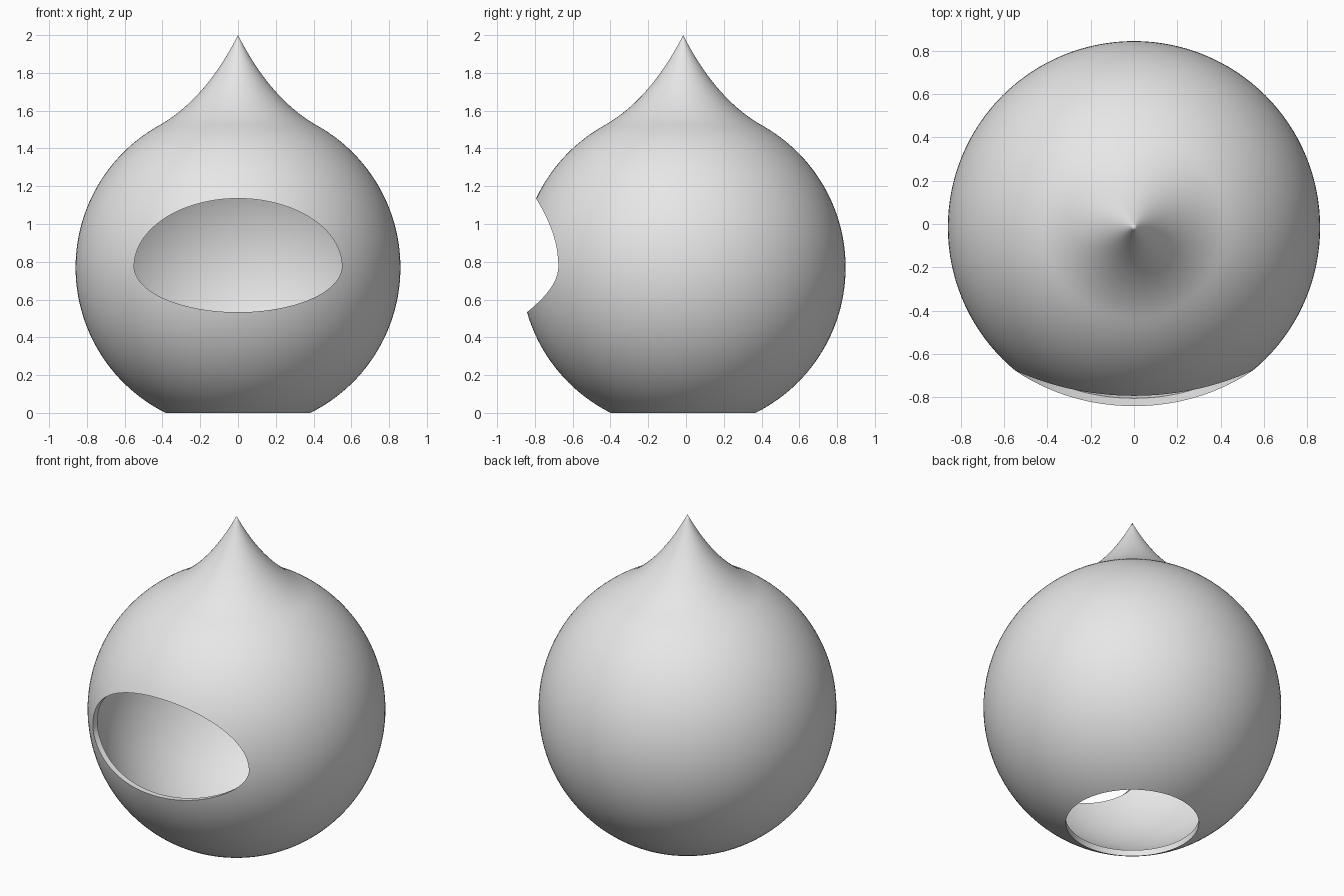
import bpy, bmesh
from math import sin, cos, pi, radians
from mathutils import Vector, Matrix

if "Cube" in bpy.data.objects:
    bpy.data.objects.remove(bpy.data.objects["Cube"], do_unlink=True)

AXIS_Y = -0.015      # the drop's axis sits slightly forward
CENTRE_Z = 0.77
RADIUS = 0.86
WALL = 0.035
SIDES = 128

grey = bpy.data.materials.new("light grey")
grey.use_nodes = True
grey.diffuse_color = (0.8, 0.8, 0.8, 1)
grey.node_tree.nodes["Principled BSDF"].inputs["Base Color"].default_value = (0.8, 0.8, 0.8, 1)


def to_object(name, bm):
    bmesh.ops.recalc_face_normals(bm, faces=bm.faces)
    mesh = bpy.data.meshes.new(name)
    bm.to_mesh(mesh)
    bm.free()
    mesh.materials.append(grey)
    obj = bpy.data.objects.new(name, mesh)
    bpy.context.collection.objects.link(obj)
    return obj


def drop(name, radius, tip_z):
    """Sphere that flows into a concave pointed tip, turned about the axis."""
    join = radians(60.7)
    points = []
    for i in range(65):
        a = -pi / 2 + (join + pi / 2) * i / 64
        points.append(Vector((radius * cos(a), 0, CENTRE_Z + radius * sin(a))))
    points[0].x = 0
    start, tip = points[-1], Vector((0, 0, tip_z))
    bend = start + Vector((-sin(join), 0, cos(join))) * radius * 0.33
    for i in range(1, 25):
        t = i / 24
        points.append(start * (1 - t) ** 2 + bend * 2 * t * (1 - t) + tip * t * t)
    bm = bmesh.new()
    verts = [bm.verts.new(p) for p in points]
    edges = [bm.edges.new(pair) for pair in zip(verts, verts[1:])]
    bmesh.ops.spin(bm, geom=verts + edges, cent=(0, 0, 0), axis=(0, 0, 1),
                   angle=2 * pi, steps=SIDES)
    bmesh.ops.remove_doubles(bm, verts=bm.verts, dist=0.0005)
    bmesh.ops.translate(bm, verts=bm.verts, vec=(0, AXIS_Y, 0))
    return to_object(name, bm)


def prism(name, outline, depth):
    """Closed outline pushed along a depth vector."""
    bm = bmesh.new()
    face = bm.faces.new([bm.verts.new(p) for p in outline])
    grown = bmesh.ops.extrude_face_region(bm, geom=[face], use_keep_orig=True)
    moved = [v for v in grown["geom"] if isinstance(v, bmesh.types.BMVert)]
    bmesh.ops.translate(bm, verts=moved, vec=depth)
    return to_object(name, bm)


# Outer body and the hollow inside it
body = drop("drop_shell", RADIUS, 2.0)
cavity = drop("cavity_cutter", RADIUS - WALL, 1.925)

# Front opening: wide oval, taller above its middle than below
angles = [2 * pi * i / SIDES for i in range(SIDES)]
oval = [(0.55 * cos(a), -1.2, 0.775 + (0.36 if sin(a) > 0 else 0.242) * sin(a))
        for a in angles]
front_cutter = prism("front_opening_cutter", oval, (0, 1.1, 0))

# Round drain opening underneath
ring = [(0.384 * cos(a), AXIS_Y + 0.384 * sin(a), -0.3) for a in angles]
base_cutter = prism("base_opening_cutter", ring, (0, 0, 0.6))

bpy.ops.object.select_all(action='DESELECT')
body.select_set(True)
bpy.context.view_layer.objects.active = body
for cutter in (cavity, front_cutter, base_cutter):
    cutter.hide_render = True
    mod = body.modifiers.new(cutter.name, 'BOOLEAN')
    mod.operation = 'DIFFERENCE'
    mod.solver = 'EXACT'
    mod.object = cutter
    bpy.ops.object.modifier_apply(modifier=mod.name)
    bpy.data.objects.remove(cutter, do_unlink=True)

bpy.ops.object.shade_smooth_by_angle(angle=radians(35))
